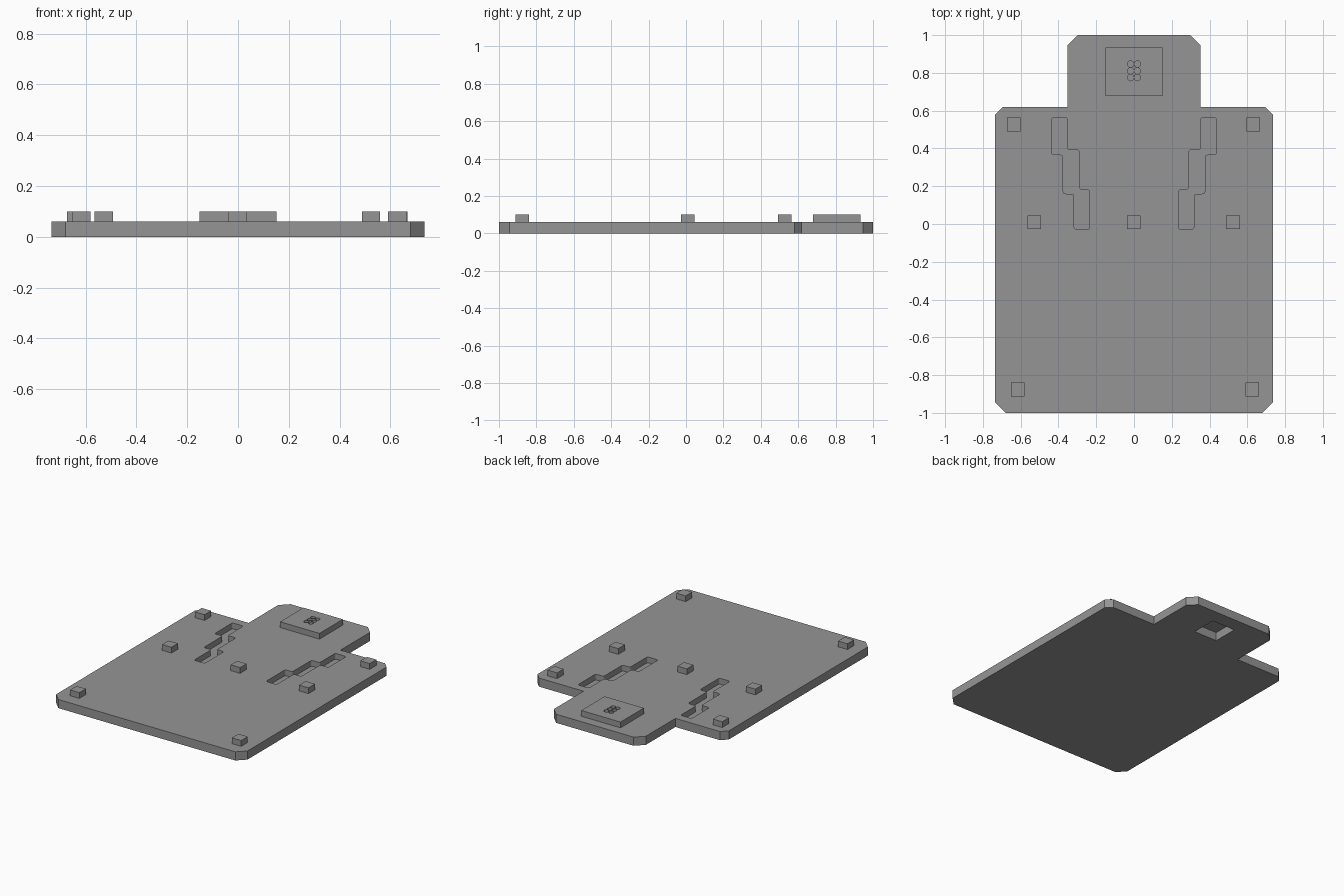
import bpy, bmesh, math

if "Cube" in bpy.data.objects:
    bpy.data.objects.remove(bpy.data.objects["Cube"])

BASE, TOP = 0.06, 0.10          # plate top, raised part top

grey = bpy.data.materials.new("mid_grey")
grey.diffuse_color = (0.3, 0.3, 0.3, 1)
grey.use_nodes = True
grey.node_tree.nodes["Principled BSDF"].inputs["Base Color"].default_value = grey.diffuse_color


def prism(name, outline, z0, z1):
    """Extrude a flat outline from z0 to z1."""
    bm = bmesh.new()
    face = bm.faces.new([bm.verts.new((x, y, z0)) for x, y in outline])
    ext = bmesh.ops.extrude_face_region(bm, geom=[face])
    for v in ext["geom"]:
        if isinstance(v, bmesh.types.BMVert):
            v.co.z = z1
    bmesh.ops.recalc_face_normals(bm, faces=bm.faces)
    mesh = bpy.data.meshes.new(name)
    bm.to_mesh(mesh)
    bm.free()
    mesh.materials.append(grey)
    obj = bpy.data.objects.new(name, mesh)
    bpy.context.collection.objects.link(obj)
    return obj


def rect(cx, cy, w, h):
    return [(cx + sx * w / 2, cy + sy * h / 2)
            for sx, sy in ((-1, -1), (1, -1), (1, 1), (-1, 1))]


def rounded(points, r, steps=3):
    """Round every corner of an outline."""
    out = []
    for i, (x, y) in enumerate(points):
        (px, py), (nx, ny) = points[i - 1], points[(i + 1) % len(points)]
        a, b = math.dist((x, y), (px, py)), math.dist((x, y), (nx, ny))
        s = (x + (px - x) * r / a, y + (py - y) * r / a)
        e = (x + (nx - x) * r / b, y + (ny - y) * r / b)
        for k in range(steps + 1):
            t = k / steps
            out.append(tuple((1 - t) ** 2 * s[j] + 2 * t * (1 - t) * (x, y)[j]
                             + t * t * e[j] for j in (0, 1)))
    return out


def cut(target, cutter):
    mod = target.modifiers.new(cutter.name, "BOOLEAN")
    mod.operation = "DIFFERENCE"
    mod.solver = "EXACT"
    mod.object = cutter
    cutter.hide_render = True
    cutter.hide_set(True)


# Base plate with chamfered corners and a tab at the back
half = [(0.68, -1), (0.735, -0.945), (0.735, 0.58), (0.695, 0.62),
        (0.353, 0.62), (0.353, 0.945), (0.297, 1)]
plate = prism("base_plate", half + [(-x, y) for x, y in reversed(half)], 0, BASE)

# Stepped grooves on both sides
groove = [(0.353, 0.563), (0.353, 0.392), (0.29, 0.392), (0.29, 0.182),
          (0.235, 0.182), (0.235, -0.03), (0.317, -0.03), (0.317, 0.16),
          (0.375, 0.16), (0.375, 0.367), (0.437, 0.367), (0.437, 0.563)]
for side, s in (("right", 1), ("left", -1)):
    outline = rounded([(s * x, y) for x, y in groove], 0.015)
    cut(plate, prism(side + "_groove_cutter", outline, 0.02, 0.12))

# Square pocket under the tab, closed by the pad above it
cut(plate, prism("pocket_cutter", rect(0, 0.808, 0.18, 0.18), -0.05, 0.12))

# Raised pad with six small round holes
pad = prism("raised_pad", rect(0, 0.806, 0.302, 0.256), BASE, TOP)
for i in range(6):
    cx, cy = (-0.0175, 0.0175)[i % 2], 0.775 + 0.036 * (i // 2)
    ring = [(cx + 0.0168 * math.cos(a * math.tau / 16),
             cy + 0.0168 * math.sin(a * math.tau / 16)) for a in range(16)]
    cut(pad, prism("pad_hole_cutter", ring, 0.08, 0.14))

# Small square pegs
for name, x, y in (("back_left_peg", -0.637, 0.527), ("back_right_peg", 0.632, 0.527),
                   ("middle_left_peg", -0.529, 0.01), ("centre_peg", -0.002, 0.01),
                   ("middle_right_peg", 0.524, 0.01),
                   ("front_left_peg", -0.616, -0.876), ("front_right_peg", 0.627, -0.876)):
    prism(name, rect(x, y, 0.072, 0.072), BASE, TOP)
